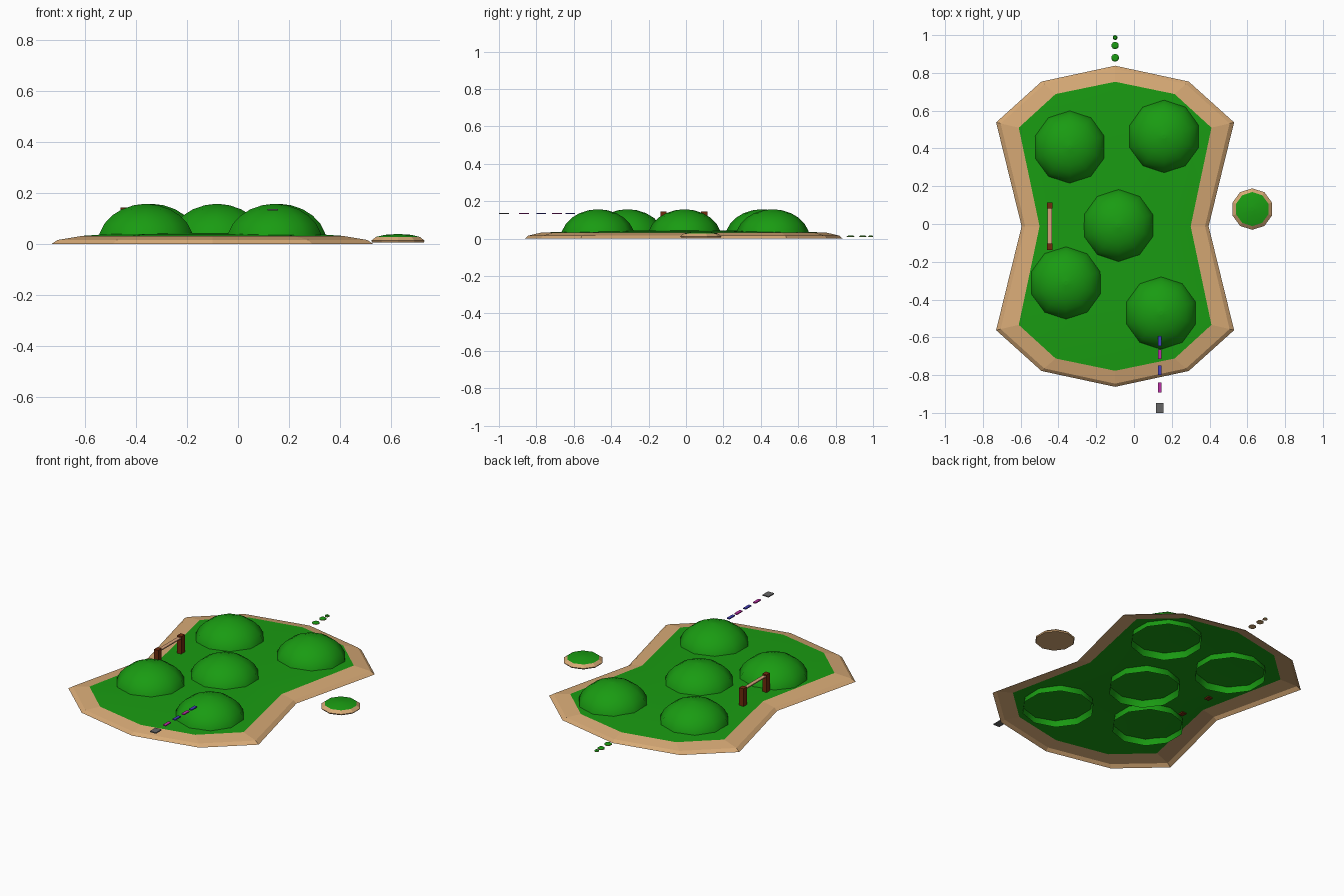
import bpy, bmesh
from math import sin, cos, pi

if "Cube" in bpy.data.objects:
    bpy.data.objects.remove(bpy.data.objects["Cube"])


def material(name, rgb):
    m = bpy.data.materials.new(name)
    m.diffuse_color = (*rgb, 1)
    m.use_nodes = True
    m.node_tree.nodes["Principled BSDF"].inputs["Base Color"].default_value = m.diffuse_color
    return m


GREEN = material("grass", (0.01, 0.33, 0.006))
SAND = material("sand", (0.68, 0.40, 0.18))
WOOD = material("dark_wood", (0.16, 0.025, 0.004))
PLANK = material("plank_wood", (0.68, 0.36, 0.2))
GREY = material("stone", (0.13, 0.13, 0.13))
BLUE = material("blue", (0.06, 0.05, 0.5))
PINK = material("magenta", (0.5, 0.03, 0.38))


def loft(name, rings, mat, cap_top=False, cap_bottom=False, smooth=False):
    """Skin a stack of closed rings listed from bottom to top."""
    bm = bmesh.new()
    loops = [[bm.verts.new(p) for p in ring] for ring in rings]
    for a, b in zip(loops, loops[1:]):
        n = len(a)
        for i in range(n):
            j = (i + 1) % n
            bm.faces.new((a[i], a[j], b[j], b[i]))
    if cap_top:
        bm.faces.new(loops[-1])
    if cap_bottom:
        bm.faces.new(loops[0][::-1])
    for f in bm.faces:
        f.smooth = smooth and len(f.verts) == 4
    me = bpy.data.meshes.new(name)
    bm.to_mesh(me)
    bm.free()
    me.materials.append(mat)
    ob = bpy.data.objects.new(name, me)
    bpy.context.collection.objects.link(ob)
    return ob


def ring(x, y, r, z, n=10):
    return [(x + r * cos(pi / 2 + 2 * pi * i / n), y + r * sin(pi / 2 + 2 * pi * i / n), z)
            for i in range(n)]


def box(name, x, y, z, sx, sy, sz, mat):
    pts = [(-1, -1), (1, -1), (1, 1), (-1, 1)]
    rings = [[(x + px * sx / 2, y + py * sy / 2, z + s * sz / 2) for px, py in pts] for s in (-1, 1)]
    return loft(name, rings, mat, True, True)


# Main island outlines, mirrored from one quarter
CX, CY = -0.1, -0.012
OUTER = [(0.495, 0), (0.63, 0.55), (0.39, 0.766), (0, 0.85)]
INNER = [(0.40, 0), (0.51, 0.522), (0.315, 0.70), (0, 0.765)]


def outline(quarter, z, scale=1):
    half = quarter + [(-x, y) for x, y in quarter[2::-1]]
    full = half + [(x, -y) for x, y in half[5:0:-1]]
    return [(CX + x * scale, CY + y * scale, z) for x, y in full]


MID = [(a[0] * 0.8 + b[0] * 0.2, a[1] * 0.8 + b[1] * 0.2) for a, b in zip(OUTER, INNER)]
loft("island_beach", [outline(OUTER, 0), outline(MID, 0.016), outline(INNER, 0.032)], SAND)
loft("island_grass", [outline(INNER, 0.032), outline(INNER, 0.039, 0.8),
                      outline(INNER, 0.043, 0.45), outline(INNER, 0.044, 0.05)],
     GREEN, cap_top=True, smooth=True)

# Round hills, open underneath
HILLS = [(-0.34, 0.407), (0.159, 0.463), (-0.082, -0.008), (-0.36, -0.312), (0.143, -0.471)]
for k, (x, y) in enumerate(HILLS):
    rings = [ring(x, y, 0.198 * cos(t * pi / 12), 0.002 + 0.155 * sin(t * pi / 12))
             for t in (0, 1, 2, 3, 4, 5, 5.8)]
    loft(f"hill_{k + 1}", rings, GREEN, cap_top=True, smooth=True)

# Small side island
X, Y = 0.626, 0.079
loft("islet_beach", [ring(X, Y, 0.106, 0.006), ring(X, Y, 0.11, 0.013), ring(X, Y, 0.09, 0.028)],
     SAND, cap_bottom=True)
loft("islet_grass", [ring(X, Y, 0.09, 0.028), ring(X, Y, 0.055, 0.036), ring(X, Y, 0.01, 0.039)],
     GREEN, cap_top=True, smooth=True)

# Stepping stones behind the island
for k, (y, r) in enumerate([(0.88, 0.021), (0.945, 0.02), (0.987, 0.013)]):
    loft(f"stepping_base_{k + 1}", [ring(CX, y, r, 0.008), ring(CX, y, r, 0.012)], SAND, cap_bottom=True)
    loft(f"stepping_top_{k + 1}", [ring(CX, y, r, 0.012), ring(CX, y, r * 0.6, 0.017)], GREEN, cap_top=True)

# Raised plank between two posts
for k, y in enumerate((-0.121, 0.098)):
    box(f"post_{k + 1}", -0.446, y, 0.088, 0.028, 0.033, 0.112, WOOD)
box("plank", -0.446, -0.012, 0.132, 0.022, 0.19, 0.006, PLANK)

# Floating tiles leading to the front platform
for k, y in enumerate((-0.619, -0.69, -0.774, -0.866)):
    box(f"tile_{k + 1}", 0.136, y, 0.135, 0.018, 0.052, 0.006, (BLUE, PINK)[k % 2])
box("platform", 0.136, -0.973, 0.135, 0.04, 0.053, 0.006, GREY)
